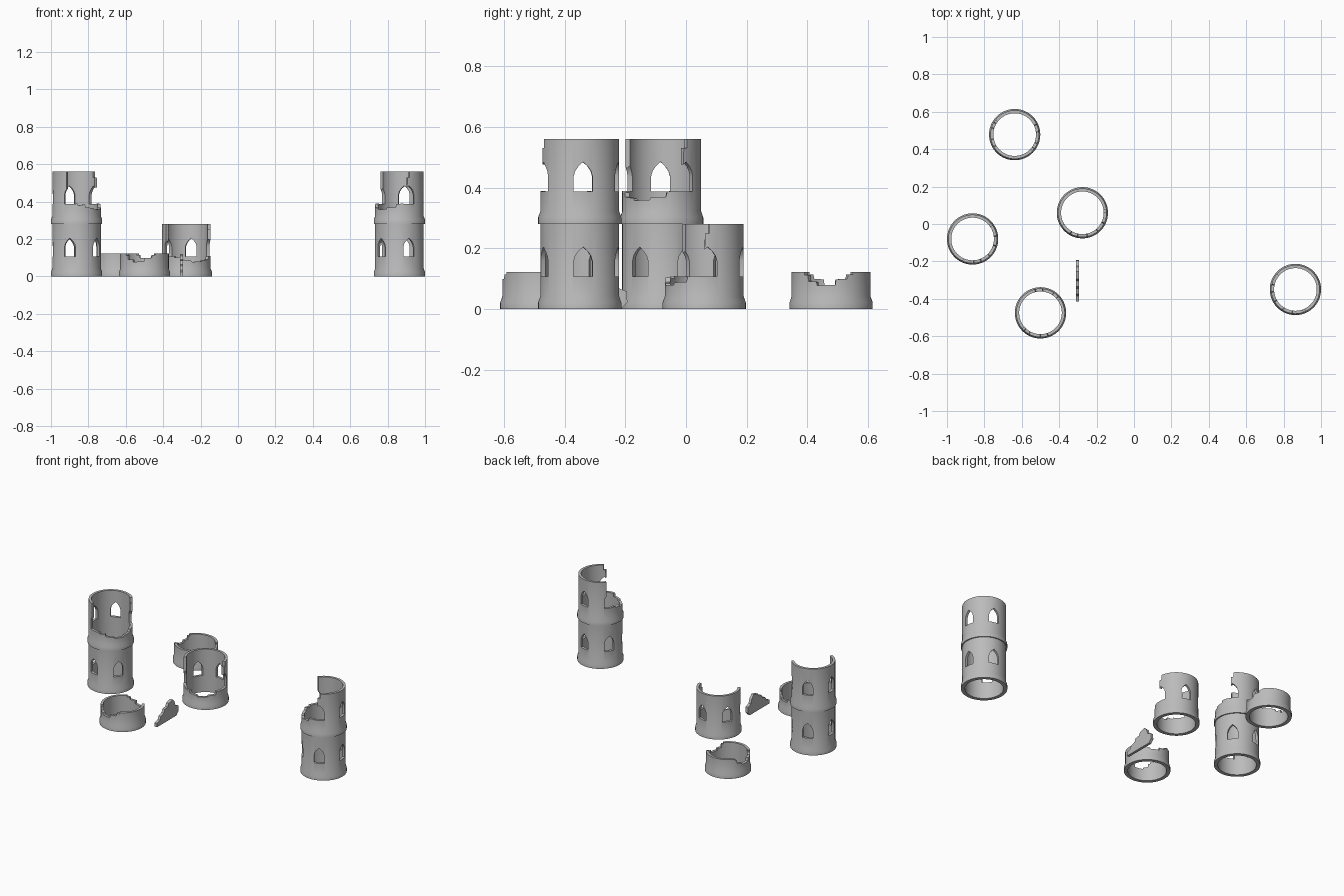
import bpy, bmesh
from math import radians, sin, cos, pi

cube = bpy.data.objects.get("Cube")
if cube:
    bpy.data.objects.remove(cube, do_unlink=True)

stone = bpy.data.materials.new("grey_stone")
stone.use_nodes = True
colour = (0.5, 0.5, 0.5, 1)
stone.diffuse_color = colour
stone.node_tree.nodes["Principled BSDF"].inputs["Base Color"].default_value = colour

SEGMENTS = 72
FLOOR = 0.28
WALL_R, BASE_R, INNER_R = 0.13, 0.137, 0.114


def add_object(name, mesh, location=(0, 0, 0), turn=0):
    obj = bpy.data.objects.new(name, mesh)
    obj.location = location
    obj.rotation_euler.z = radians(turn)
    bpy.context.collection.objects.link(obj)
    return obj


def loft(name, loops, closed):
    """Skin equal-length loops of points, capping the ends if open."""
    bm = bmesh.new()
    rings = [[bm.verts.new(p) for p in loop] for loop in loops]
    pairs = list(zip(rings, rings[1:] + rings[:1])) if closed else list(zip(rings, rings[1:]))
    for a, b in pairs:
        for i in range(len(a)):
            j = (i + 1) % len(a)
            bm.faces.new((a[i], a[j], b[j], b[i]))
    if not closed:
        bm.faces.new(rings[0])
        bm.faces.new(rings[-1])
    bmesh.ops.recalc_face_normals(bm, faces=bm.faces)
    mesh = bpy.data.meshes.new(name)
    bm.to_mesh(mesh)
    bm.free()
    mesh.materials.append(stone)
    return mesh


def around(profile, degrees):
    a = radians(degrees)
    return [(r * cos(a), r * sin(a), z) for r, z in profile]


def ring_wall(name, height):
    """Hollow round wall with a sloped plinth at its foot."""
    profile = [(INNER_R, 0), (BASE_R, 0), (BASE_R, 0.022), (WALL_R, 0.042),
               (WALL_R, height), (INNER_R, height)]
    return loft(name, [around(profile, 360 * i / SEGMENTS) for i in range(SEGMENTS)], True)


def gap_cutter(edge):
    """Curved cutter whose underside follows (angle, height) points."""
    loops = []
    for (a0, z0), (a1, z1) in zip(edge, edge[1:]):
        steps = max(1, int((a1 - a0) / 5))
        for s in range(steps):
            t = s / steps
            z = z0 + (z1 - z0) * t
            loops.append(around([(0.09, z), (0.16, z), (0.16, 0.4), (0.09, 0.4)],
                                a0 + (a1 - a0) * t))
    a, z = edge[-1]
    loops.append(around([(0.09, z), (0.16, z), (0.16, 0.4), (0.09, 0.4)], a))
    return loft("gap_cutter", loops, False)


def window_cutter():
    """Pointed-arch prism running out along +x."""
    side = [(0.031, 0.108), (0.031, 0.158), (0.026, 0.175), (0.016, 0.19)]
    outline = side + [(0, 0.205)] + [(-y, z) for y, z in reversed(side)]
    return loft("window_cutter", [[(x, y, z) for y, z in outline] for x in (0.07, 0.17)], False)


def carve(mesh, cutters):
    """Cut the (mesh, turn) cutters out of a wall and return the result."""
    wall = add_object("wall_blank", mesh)
    helpers = []
    for cutter, turn in cutters:
        helper = add_object("cutter", cutter, turn=turn)
        helper.hide_render = True
        helpers.append(helper)
        mod = wall.modifiers.new("cut", 'BOOLEAN')
        mod.operation, mod.solver, mod.object = 'DIFFERENCE', 'EXACT', helper
    graph = bpy.context.evaluated_depsgraph_get()
    result = bpy.data.meshes.new_from_object(wall.evaluated_get(graph))
    for obj in helpers + [wall]:
        bpy.data.objects.remove(obj, do_unlink=True)
    return result


# Whole storey, broken storey and low stump
windows = [(window_cutter(), 72 * k) for k in range(5)]
big_gap = gap_cutter([(-8, 0.11), (18, 0.11), (20, 0.1), (36, 0.105), (38, 0.09),
                      (60, 0.085), (62, 0.078), (88, 0.08), (90, 0.088), (112, 0.09),
                      (114, 0.108), (139, 0.11), (140, 0.25), (146, 0.25)])
stump_gap = gap_cutter([(-42, 0.112), (-36, 0.112), (-35, 0.092), (-22, 0.09), (-21, 0.078),
                        (6, 0.08), (7, 0.098), (24, 0.1), (26, 0.115), (34, 0.115)])

whole_storey = carve(ring_wall("whole_storey", FLOOR), windows)
broken_storey = carve(ring_wall("broken_storey", FLOOR), windows + [(big_gap, 0)])
stump = carve(ring_wall("stump", 0.122), [(stump_gap, 0), (stump_gap, 185)])

# Two tall towers, one short tower and two stumps
parts = []
for label, x, y, turn in (("left", 0.863, -0.35, 149), ("right", -0.863, -0.08, -106)):
    parts.append(add_object(label + "_tower_lower_storey", whole_storey, (x, y, 0), turn))
    parts.append(add_object(label + "_tower_upper_storey", broken_storey, (x, y, FLOOR), turn))
parts.append(add_object("short_broken_tower", broken_storey, (-0.276, 0.06, 0), 221))
parts.append(add_object("back_stump", stump, (-0.638, 0.478, 0), 0))
parts.append(add_object("front_stump", stump, (-0.5, -0.475, 0), 78))

# Fallen slab of wall standing on edge
slab = [(-0.415, 0), (-0.415, 0.025), (-0.385, 0.035), (-0.375, 0.055), (-0.345, 0.065),
        (-0.335, 0.085), (-0.305, 0.09), (-0.295, 0.11), (-0.255, 0.12), (-0.235, 0.1),
        (-0.225, 0.07), (-0.195, 0.058), (-0.193, 0.022), (-0.215, 0)]
slab_mesh = loft("fallen_slab", [[(x, y, z) for y, z in slab] for x in (-0.311, -0.294)], False)
parts.append(add_object("fallen_slab", slab_mesh))

# Round walls shade smooth, broken edges stay sharp
bpy.ops.object.select_all(action='DESELECT')
for obj in parts:
    obj.select_set(True)
bpy.context.view_layer.objects.active = parts[0]
bpy.ops.object.shade_smooth_by_angle(angle=radians(25))
